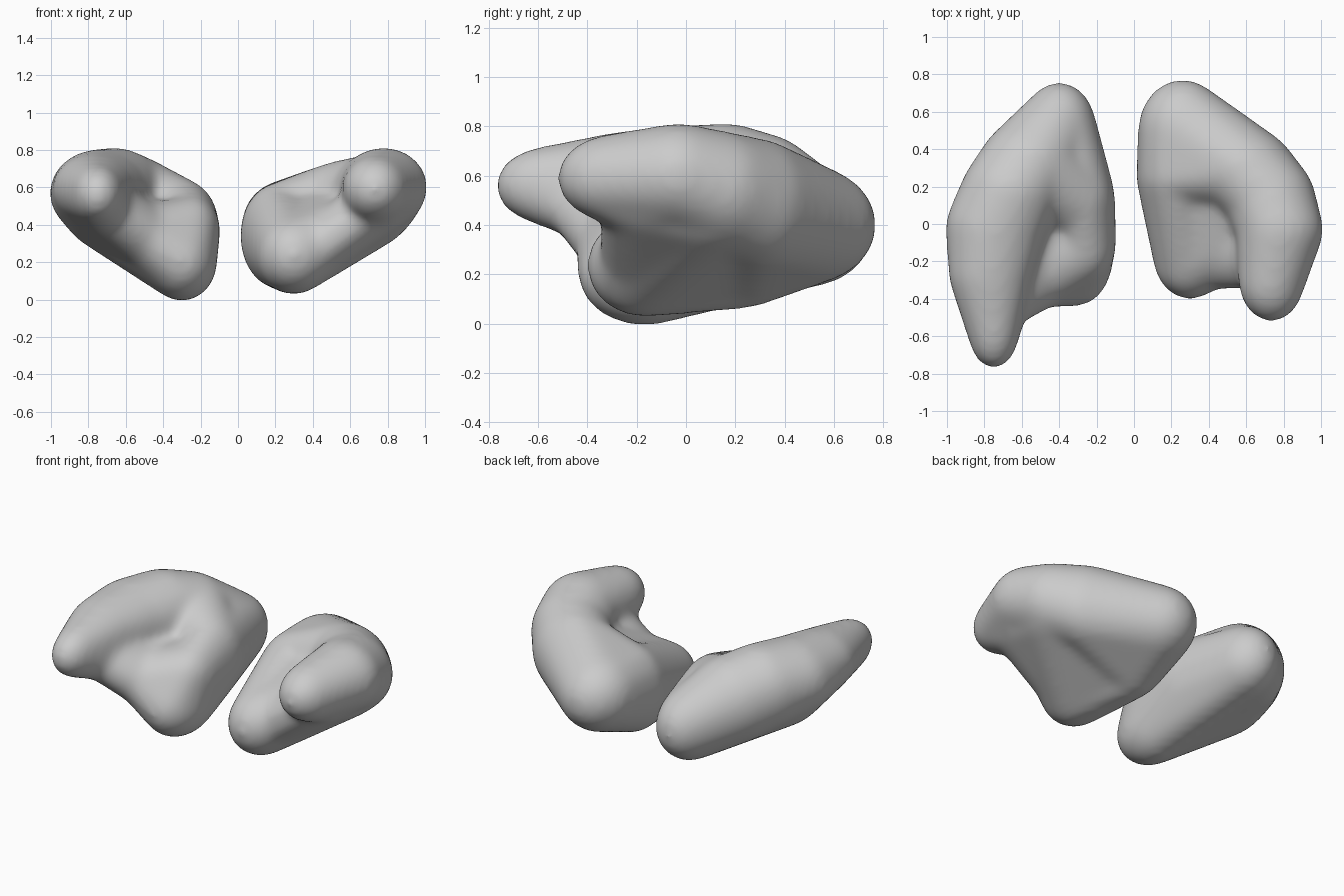
import bpy
import bmesh
from mathutils import Matrix

cube = bpy.data.objects.get("Cube")
if cube:
    bpy.data.objects.remove(cube, do_unlink=True)

grey = bpy.data.materials.new("soft_grey")
grey.use_nodes = True
grey.diffuse_color = (0.6, 0.6, 0.6, 1)
grey.node_tree.nodes["Principled BSDF"].inputs["Base Color"].default_value = grey.diffuse_color


def add_hull(bm, balls):
    """Stretch a skin over a few ellipsoids."""
    part = bmesh.new()
    for x, y, z, rx, ry, rz in balls:
        place = Matrix.Translation((x, y, z)) @ Matrix.Diagonal((rx, ry, rz, 1))
        bmesh.ops.create_icosphere(part, subdivisions=3, radius=1, matrix=place)
    res = bmesh.ops.convex_hull(part, input=part.verts[:])
    junk = {g for g in res["geom_interior"] + res["geom_unused"]
            if isinstance(g, bmesh.types.BMVert)}
    bmesh.ops.delete(part, geom=list(junk), context="VERTS")
    bmesh.ops.recalc_face_normals(part, faces=part.faces[:])
    mesh = bpy.data.meshes.new("hull")
    part.to_mesh(mesh)
    part.free()
    bm.from_mesh(mesh)
    bpy.data.meshes.remove(mesh)


def organ(name, balls, groups):
    """Blend overlapping hulls into one smooth body."""
    bm = bmesh.new()
    for group in groups:
        add_hull(bm, [balls[key] for key in group.split()])
    mesh = bpy.data.meshes.new(name)
    bm.to_mesh(mesh)
    bm.free()
    mesh.materials.append(grey)
    obj = bpy.data.objects.new(name, mesh)
    bpy.context.collection.objects.link(obj)
    remesh = obj.modifiers.new("blend", "REMESH")
    remesh.mode = "VOXEL"
    remesh.voxel_size = 0.02
    remesh.use_smooth_shade = True
    smooth = obj.modifiers.new("soften", "SMOOTH")
    smooth.factor = 0.5
    smooth.iterations = 28


# Left body: curled arm around a hollow, with a rounded lower lobe
left = {
    "tip": (.735, -.29, .59, .18, .235, .18),
    "arm": (.78, -.03, .60, .235, .22, .215),
    "arm_back": (.72, .15, .54, .25, .22, .24),
    "shoulder": (.58, .30, .48, .28, .22, .27),
    "rear": (.26, .50, .40, .24, .275, .24),
    "lobe": (.30, -.17, .235, .20, .235, .21),
    "lobe_side": (.42, -.15, .27, .15, .20, .16),
    "inner": (.21, .25, .34, .20, .18, .28),
    "under": (.74, -.12, .50, .16, .23, .165),
    "flank": (.72, .12, .45, .19, .24, .17),
}
organ("left_body", left,
      ["tip arm under", "arm arm_back", "arm_back shoulder",
       "shoulder rear inner", "lobe inner", "lobe lobe_side flank rear",
       "under flank arm_back", "lobe_side flank under"])

# Right body: long arm with an open groove beside the lower lobe
right = {
    "tip": (-.75, -.56, .56, .14, .215, .16),
    "arm": (-.77, -.25, .59, .225, .25, .19),
    "back_arm": (-.74, -.02, .57, .27, .25, .235),
    "middle": (-.66, .17, .55, .27, .24, .265),
    "shoulder": (-.56, .32, .50, .27, .24, .27),
    "rear": (-.40, .51, .38, .20, .25, .23),
    "inner": (-.28, .13, .38, .18, .25, .26),
    "lobe": (-.30, -.17, .20, .19, .27, .21),
    "lobe_side": (-.48, -.20, .33, .17, .25, .18),
    "lobe_top": (-.25, -.10, .37, .155, .22, .19),
    "under": (-.69, -.33, .47, .15, .24, .15),
    "flank": (-.72, .00, .45, .20, .25, .18),
}
organ("right_body", right,
      ["tip arm under", "arm back_arm", "back_arm middle", "middle shoulder",
       "shoulder rear", "rear inner", "shoulder inner", "inner lobe lobe_top",
       "lobe lobe_side lobe_top", "lobe_side under flank", "under arm flank",
       "back_arm flank", "lobe lobe_side flank rear"])
